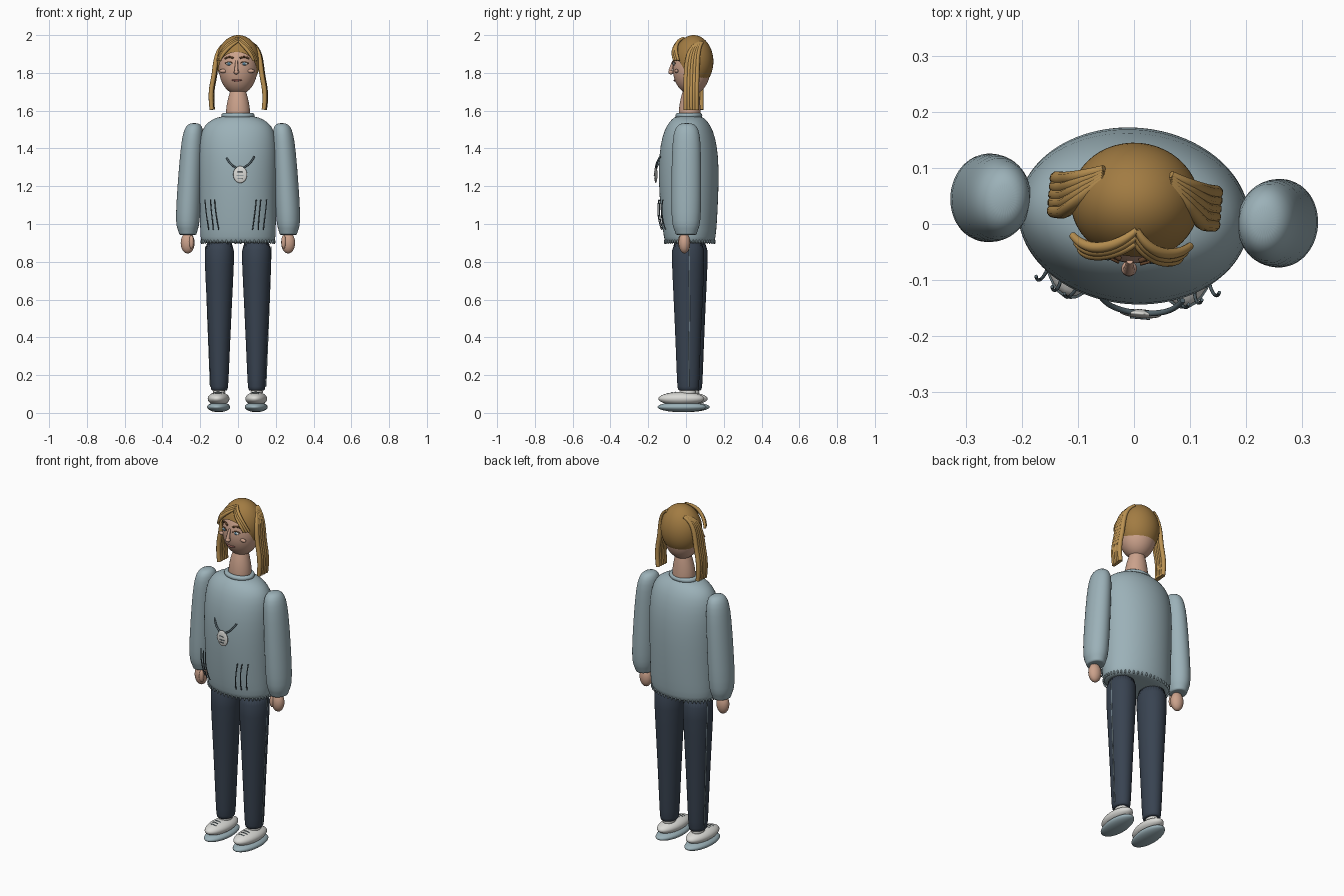
import bpy, bmesh, math
from mathutils import Matrix, Vector


def mat(name, r, g, b):
    m = bpy.data.materials.new(name)
    m.diffuse_color = (r, g, b, 1)
    return m


KNIT = mat("pale blue knit", 0.33, 0.44, 0.48)
FOLD = mat("dark knit line", 0.09, 0.13, 0.15)
DENIM = mat("dark denim", 0.04, 0.056, 0.082)
SKIN = mat("skin", 0.60, 0.36, 0.26)
HAIR = mat("hair", 0.36, 0.20, 0.055)
LOCK = mat("light hair", 0.50, 0.29, 0.085)
WHITE = mat("off white", 0.70, 0.70, 0.67)
IRIS = mat("eye blue", 0.10, 0.22, 0.32)
BROWN = mat("brow brown", 0.13, 0.06, 0.025)
LIPS = mat("lip rose", 0.36, 0.13, 0.11)


def finish(name, bm, material, subsurf=0):
    me = bpy.data.meshes.new(name)
    bmesh.ops.recalc_face_normals(bm, faces=bm.faces)
    bm.to_mesh(me)
    bm.free()
    for p in me.polygons:
        p.use_smooth = True
    me.materials.append(material)
    ob = bpy.data.objects.new(name, me)
    bpy.context.collection.objects.link(ob)
    if subsurf:
        ob.modifiers.new("smooth", 'SUBSURF').levels = subsurf
    return ob


def loft(name, rings, material, seg=32):
    """Closed body from rings of (z, centre x, centre y, radius x, radius y)."""
    bm = bmesh.new()
    loops = []
    for z, cx, cy, rx, ry in rings:
        loops.append([bm.verts.new((cx + rx * math.cos(a), cy + ry * math.sin(a), z))
                      for a in (2 * math.pi * i / seg for i in range(seg))])
    for lo, hi in zip(loops, loops[1:]):
        for i in range(seg):
            j = (i + 1) % seg
            bm.faces.new((lo[i], lo[j], hi[j], hi[i]))
    bm.faces.new(loops[0])
    bm.faces.new(loops[-1])
    return finish(name, bm, material, 1)


def ball(name, centres, radii, material, seg=32):
    """One or more ellipsoids of the same size in one object."""
    bm = bmesh.new()
    for c in centres:
        m = Matrix.Translation(c) @ Matrix.Diagonal((*radii, 1))
        bmesh.ops.create_uvsphere(bm, u_segments=seg, v_segments=seg // 2, radius=1, matrix=m)
    return finish(name, bm, material)


def tubes(name, paths, radius, material, taper=None):
    """Round smooth strands along lists of points."""
    cu = bpy.data.curves.new(name, 'CURVE')
    cu.dimensions = '3D'
    cu.bevel_depth = radius
    cu.bevel_resolution = 3
    cu.resolution_u = 8
    cu.use_fill_caps = True
    for path in paths:
        sp = cu.splines.new('NURBS')
        sp.points.add(len(path) - 1)
        for i, p in enumerate(path):
            sp.points[i].co = (*p, 1)
            sp.points[i].radius = taper[i] if taper else 1
        sp.order_u = min(4, len(path))
        sp.use_endpoint_u = True
    cu.materials.append(material)
    ob = bpy.data.objects.new(name, cu)
    bpy.context.collection.objects.link(ob)
    return ob


# Sweater body
loft("sweater_body", [
    (0.898, 0, 0.02, 0.165, 0.10), (0.90, 0, 0.02, 0.19, 0.128), (0.925, 0, 0.02, 0.2, 0.136),
    (1.0, 0, 0.018, 0.201, 0.145), (1.15, 0, 0.015, 0.204, 0.156), (1.3, 0, 0.014, 0.208, 0.160),
    (1.42, 0, 0.014, 0.207, 0.150), (1.5, 0, 0.014, 0.192, 0.127), (1.54, 0, 0.014, 0.160, 0.102),
    (1.567, 0, 0.014, 0.11, 0.076), (1.572, 0, 0.014, 0.06, 0.05)], KNIT, 48)
ball("hem_ribs", [(0.194 * math.cos(a), 0.02 + 0.131 * math.sin(a), 0.906)
                  for a in (2 * math.pi * i / 48 for i in range(48))], (0.005, 0.005, 0.012), KNIT, 8)

# Collar ring
collar = [(0.075 * math.cos(a), 0.015 + 0.058 * math.sin(a), 1.574)
          for a in (2 * math.pi * i / 24 for i in range(24))]
ring = tubes("collar", [collar], 0.014, KNIT)
ring.data.splines[0].use_cyclic_u = True

# Neck
loft("neck", [(1.55, 0, 0.02, 0.06, 0.055), (1.57, 0, 0.02, 0.066, 0.06), (1.62, 0, 0.02, 0.063, 0.057),
              (1.67, 0, 0.022, 0.052, 0.05), (1.71, 0, 0.025, 0.04, 0.04),
              (1.74, 0, 0.025, 0.03, 0.03)], SKIN)

for s, side in ((-1, "left"), (1, "right")):
    # Sleeve, hand
    arm = [(0.945, 0.267, 0.036, 0.044), (0.94, 0.267, 0.046, 0.055), (0.965, 0.267, 0.05, 0.06),
           (0.985, 0.268, 0.06, 0.072), (1.05, 0.266, 0.065, 0.079), (1.2, 0.258, 0.064, 0.08),
           (1.4, 0.246, 0.060, 0.077), (1.48, 0.238, 0.055, 0.070), (1.52, 0.234, 0.043, 0.054),
           (1.535, 0.232, 0.02, 0.025)]
    loft(side + "_sleeve", [(z, s * x, 0.024, rx, ry) for z, x, rx, ry in arm], KNIT)
    ball(side + "_hand", [(s * 0.267, 0.015, 0.9)], (0.037, 0.031, 0.056), SKIN)
    ball(side + "_thumb", [(s * 0.245, -0.008, 0.905)], (0.013, 0.013, 0.036), SKIN, 16)

    # Trouser leg with side seam
    leg = [(0.118, 0.036, 0.045), (0.12, 0.044, 0.055), (0.15, 0.048, 0.059), (0.35, 0.056, 0.066),
           (0.6, 0.068, 0.077), (0.8, 0.078, 0.087), (0.93, 0.081, 0.09)]
    loft(side + "_trouser_leg", [(z, s * 0.099, 0.02, rx, ry) for z, rx, ry in leg], DENIM)
    tubes(side + "_side_seam", [[(s * 0.175, 0.035, 0.88), (s * 0.167, 0.033, 0.6),
                                 (s * 0.156, 0.03, 0.35), (s * 0.148, 0.028, 0.14)]], 0.0025, KNIT)

    # Shoe: sole, upper, ankle, laces
    x = s * 0.1
    ball(side + "_sole", [(x, -0.013, 0.031)], (0.06, 0.13, 0.027), KNIT)
    ball(side + "_shoe_upper", [(x, -0.016, 0.075)], (0.057, 0.122, 0.036), WHITE)
    loft(side + "_ankle", [(0.08, x, 0.02, 0.035, 0.045), (0.14, x, 0.02, 0.035, 0.045)], WHITE)
    tubes(side + "_laces", [[(x - 0.02, y, z), (x, y, z + 0.007), (x + 0.02, y, z)]
                            for y, z in ((-0.085, 0.1), (-0.065, 0.104), (-0.045, 0.106))], 0.003, FOLD)

    # Knit fold lines at the front of the sweater
    tubes(side + "_fold_lines",
          [[(s * t, y, 1.13), (s * (t - 0.003), y - 0.012, 1.08), (s * (t - 0.012), y - 0.006, 1.02),
            (s * b, y + 0.012, 0.97)]
           for t, b, y in ((0.164, 0.146, -0.108), (0.134, 0.120, -0.124), (0.111, 0.09, -0.134))],
          0.003, FOLD)

# Necklace
tubes("necklace_cord", [[(0.025 + s * 0.075, -0.128, 1.358), (0.025 + s * 0.062, -0.148, 1.33),
                         (0.025 + s * 0.045, -0.155, 1.305), (0.025, -0.158, 1.29)] for s in (-1, 1)],
      0.005, FOLD)
ball("pendant", [(0.027, -0.158, 1.262)], (0.037, 0.008, 0.045), WHITE)
tubes("pendant_lines", [[(0.027 - w, -0.166, z), (0.027 + w, -0.166, z)]
                        for w, z in ((0.012, 1.275), (0.018, 1.255), (0.012, 1.24))], 0.002, FOLD)

# Head
HC, HR = Vector((0, 0.03, 1.825)), Vector((0.102, 0.1, 0.14))
ball("head", [HC], HR, SKIN, 48)


def face(x, z, out=0.0):
    """Point on the front of the head, pushed forward by out."""
    d = 1 - (x / HR.x) ** 2 - ((z - HC.z) / HR.z) ** 2
    return (x, HC.y - HR.y * math.sqrt(max(d, 0)) - out, z)


# Face details
ball("eye_whites", [face(s * 0.04, 1.848, -0.001) for s in (-1, 1)], (0.018, 0.007, 0.009), WHITE, 16)
ball("irises", [face(s * 0.04, 1.848, 0.004) for s in (-1, 1)], (0.008, 0.004, 0.008), IRIS, 16)
tubes("eyelids", [[face(s * 0.02, 1.85, 0.004), face(s * 0.032, 1.862, 0.005), face(s * 0.048, 1.862, 0.005),
                   face(s * 0.062, 1.85, 0.004)] for s in (-1, 1)], 0.0025, BROWN)
tubes("brows", [[face(s * 0.018, 1.878, 0.003), face(s * 0.04, 1.89, 0.003), face(s * 0.064, 1.876, 0.003)]
                for s in (-1, 1)], 0.005, BROWN)
tubes("nose_bridge", [[face(0, 1.865), face(0, 1.84, 0.006), (0, -0.083, 1.81)]], 0.01, SKIN, (0.6, 0.8, 1.1))
ball("nose_tip", [(0, -0.08, 1.804)], (0.014, 0.014, 0.012), SKIN, 16)
ball("cheeks", [face(s * 0.074, 1.81, 0.006) for s in (-1, 1)], (0.02, 0.01, 0.01), SKIN, 16)
tubes("mouth", [[face(-0.028, 1.764, 0.001), face(-0.01, 1.758, 0.004), face(0.01, 1.758, 0.004),
                 face(0.028, 1.764, 0.001)]], 0.006, LIPS, (0.4, 1.1, 1.1, 0.4))

# Hair cap, cut open for the face and the nape
bm = bmesh.new()
bmesh.ops.create_uvsphere(bm, u_segments=48, v_segments=32, radius=1,
                          matrix=Matrix.Translation((0, 0.04, 1.86)) @ Matrix.Diagonal((0.115, 0.105, 0.14, 1)))
for normal in ((0, 0, -1), (0, -1.6, -1)):
    bmesh.ops.bisect_plane(bm, geom=bm.verts[:] + bm.edges[:] + bm.faces[:], plane_co=(0, 0.03, 1.77),
                           plane_no=normal, clear_outer=True)
finish("hair_cap", bm, HAIR)

for s, side in ((-1, "left"), (1, "right")):
    # Long ribbed side lock
    tubes(side + "_side_lock",
          [[(s * 0.06, 0.085 + 0.3 * o, 1.962), (s * 0.1, 0.055 + 0.7 * o, 1.94), (s * 0.122, 0.042 + o, 1.86),
            (s * 0.125, 0.04 + o, 1.78), (s * 0.15, 0.04 + o, 1.69), (s * 0.138, 0.04 + o, 1.605)]
           for o in (-0.029, -0.0145, 0, 0.0145, 0.029)], 0.013, LOCK, (0.5, 0.9, 1, 1, 1, 0.9))
    # Swept fringe strands
    tubes(side + "_fringe",
          [[(0.008, -0.01 - k * 0.012, 1.985 - k * 0.008), (s * 0.03, -0.05 - k * 0.006, 1.972 - k * 0.012),
            (s * 0.075, -0.06 - k * 0.004, 1.935 - k * 0.012), (s * (0.105 - k * 0.008), -0.03 - k * 0.012, 1.865)]
           for k in range(3)], 0.011, LOCK, (0.5, 1, 1, 0.6))

# Turn the whole figure slightly about its axis
pivot = Matrix.Translation((0, 0.02, 0))
turn = pivot @ Matrix.Rotation(math.radians(-5), 4, 'Z') @ pivot.inverted()
for ob in bpy.context.collection.objects:
    ob.matrix_basis = turn @ ob.matrix_basis
